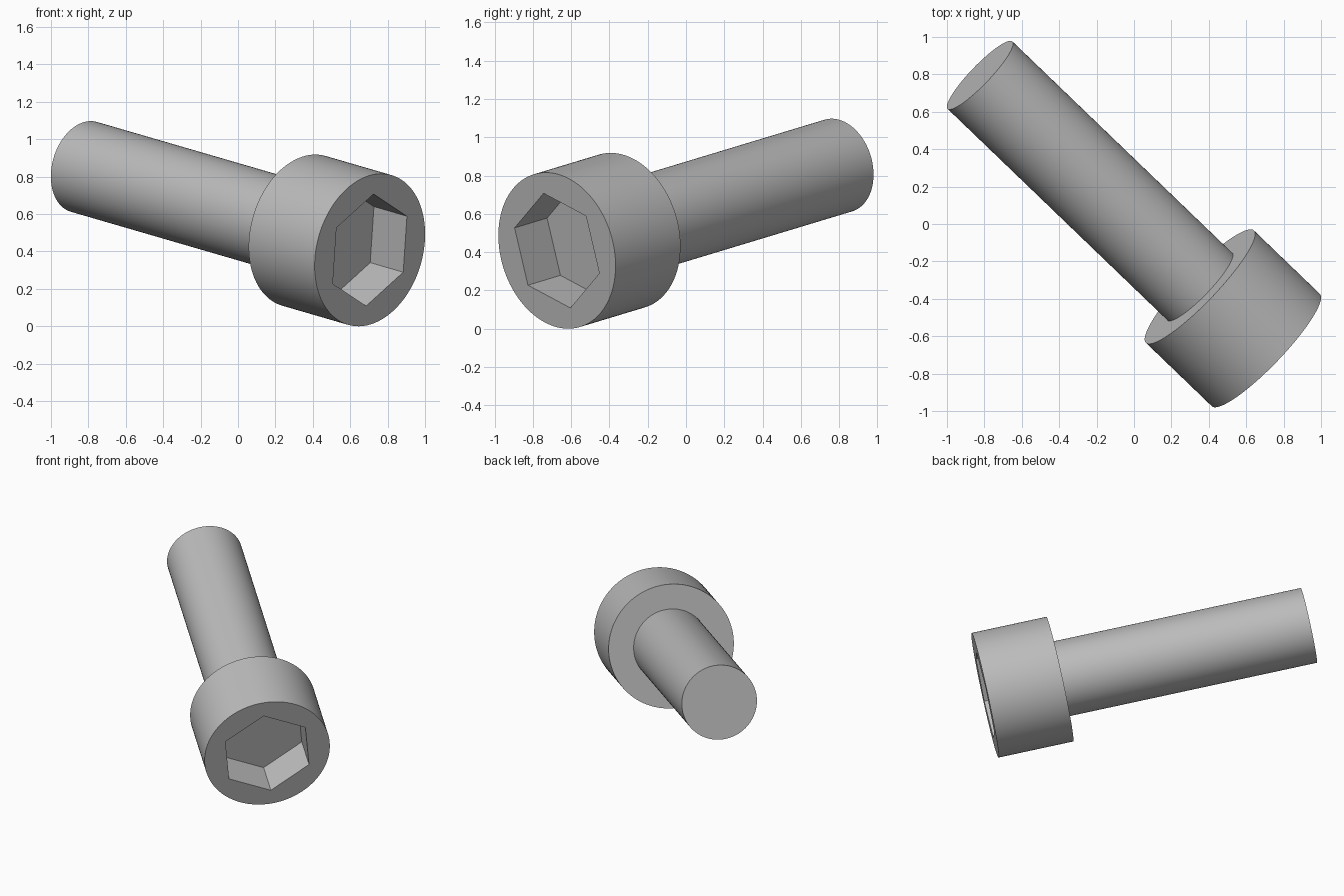
import bpy, bmesh, math
from mathutils import Vector, Matrix

cube = bpy.data.objects.get("Cube")
if cube:
    bpy.data.objects.remove(cube)

SEG = 120
MM = 1 / 12                      # model units per bolt millimetre
HEAD_R, HEAD_H = 5 * MM, 6 * MM
SHAFT_R, SHAFT_L = 3 * MM, 20 * MM
SOCKET_R, SOCKET_D = 0.308, 3 * MM

# Placement: local z runs from the socket face to the shaft tip
axis = Vector((-0.705, 0.678, 0.205)).normalized()
corner = Vector((0.02, -0.07, 0.30))
corner = (corner - axis * corner.dot(axis)).normalized()
side = axis.cross(corner)
placement = Matrix((corner, side, axis)).transposed().to_4x4()
placement.translation = (0.705, -0.674, 0.408)

steel = bpy.data.materials.new("steel grey")
steel.use_nodes = True
grey = (0.5, 0.5, 0.5, 1)
steel.diffuse_color = grey
steel.node_tree.nodes["Principled BSDF"].inputs["Base Color"].default_value = grey


def circle(radius):
    return lambda a: radius


def hexagon(radius):
    sector = math.pi / 3
    return lambda a: radius * math.cos(sector / 2) / math.cos(a % sector - sector / 2)


def bridge_rings(name, rings, cap_start=False, cap_end=False):
    """Join (outline, height) rings into one surface along the bolt axis."""
    bm = bmesh.new()
    loops = []
    for outline, z in rings:
        loop = []
        for i in range(SEG):
            a = math.tau * i / SEG
            r = outline(a + 1e-9)
            loop.append(bm.verts.new((r * math.cos(a), r * math.sin(a), z)))
        loops.append(loop)
    for low, high in zip(loops, loops[1:]):
        for i in range(SEG):
            j = (i + 1) % SEG
            bm.faces.new((low[i], low[j], high[j], high[i]))
    if cap_start:
        bm.faces.new(loops[0][::-1])
    if cap_end:
        bm.faces.new(loops[-1])
    mesh = bpy.data.meshes.new(name)
    bm.to_mesh(mesh)
    bm.free()
    mesh.materials.append(steel)
    obj = bpy.data.objects.new(name, mesh)
    bpy.context.collection.objects.link(obj)
    obj.matrix_world = placement
    bpy.ops.object.select_all(action='DESELECT')
    obj.select_set(True)
    bpy.context.view_layer.objects.active = obj
    bpy.ops.object.shade_smooth_by_angle(angle=math.radians(30))
    return obj


# Head: socket floor, socket walls, front face, rim and underside
bridge_rings("bolt_head", [
    (hexagon(SOCKET_R), SOCKET_D),
    (hexagon(SOCKET_R), 0),
    (circle(HEAD_R), 0),
    (circle(HEAD_R), HEAD_H),
    (circle(SHAFT_R), HEAD_H),
], cap_start=True)

# Plain shaft with a flat tip
bridge_rings("bolt_shaft", [
    (circle(SHAFT_R), HEAD_H),
    (circle(SHAFT_R), HEAD_H + SHAFT_L),
], cap_end=True)
